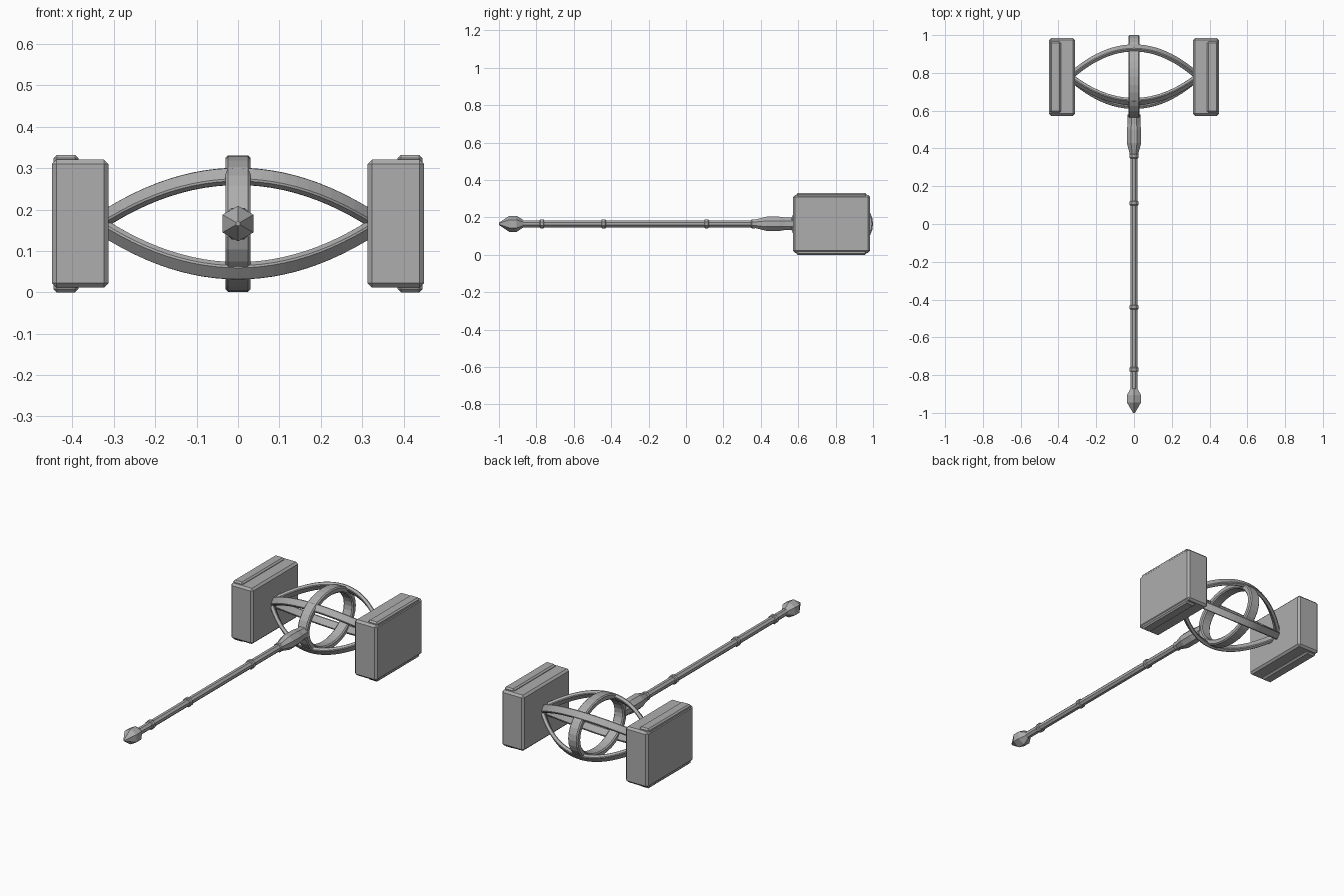
import bpy, bmesh, math
from mathutils import Vector

cube = bpy.data.objects.get("Cube")
if cube:
    bpy.data.objects.remove(cube)

steel = bpy.data.materials.new("grey_steel")
steel.use_nodes = True
GREY = (0.42, 0.42, 0.42, 1)
steel.diffuse_color = GREY
steel.node_tree.nodes["Principled BSDF"].inputs["Base Color"].default_value = GREY

AXIS_Z = 0.166      # height of the shaft
HUB = Vector((0, 0.78, AXIS_Z))   # middle of the open cage


def finish(name, bm, bevel=0):
    bmesh.ops.recalc_face_normals(bm, faces=bm.faces)
    mesh = bpy.data.meshes.new(name)
    bm.to_mesh(mesh)
    bm.free()
    mesh.materials.append(steel)
    ob = bpy.data.objects.new(name, mesh)
    bpy.context.collection.objects.link(ob)
    if bevel:
        mod = ob.modifiers.new("edges", "BEVEL")
        mod.width = bevel
        mod.segments = 1
        mod.limit_method = "ANGLE"
        mod.angle_limit = math.radians(50)
    return ob


def box(name, lo, hi, bevel):
    lo, hi = Vector(lo), Vector(hi)
    bm = bmesh.new()
    bmesh.ops.create_cube(bm, size=1)
    for v in bm.verts:
        v.co = (lo + hi) / 2 + v.co * (hi - lo)
    return finish(name, bm, bevel)


def loft(name, rings, closed=False, bevel=0):
    """Skin a list of point loops; cap the ends unless closed."""
    bm = bmesh.new()
    loops = [[bm.verts.new(p) for p in ring] for ring in rings]
    n = len(loops[0])
    pairs = list(zip(loops, loops[1:]))
    if closed:
        pairs.append((loops[-1], loops[0]))
    else:
        bm.faces.new(loops[0])
        bm.faces.new(loops[-1])
    for a, b in pairs:
        for i in range(n):
            j = (i + 1) % n
            bm.faces.new((a[i], a[j], b[j], b[i]))
    return finish(name, bm, bevel)


def turned(name, profile, sides, turn=0.0):
    """Lathe (y, radius) pairs round the shaft axis."""
    angles = [turn + math.tau * i / sides for i in range(sides)]
    return loft(name, [[(r * math.cos(a), y, AXIS_Z + r * math.sin(a)) for a in angles]
                       for y, r in profile])


def section(centre, u, v, half_u, half_v):
    return [centre + u * half_u * s + v * half_v * t
            for s, t in ((-1, -1), (1, -1), (1, 1), (-1, 1))]


# shaft, its bands, the socket and the faceted pommel
turned("shaft", [(-0.9, 0.02), (0.4, 0.02)], 8, math.pi / 8)
for i, y in enumerate((-0.77, -0.44, 0.11, 0.36)):
    turned(f"shaft_band_{i + 1}", [(y - 0.012, 0.022), (y - 0.008, 0.026),
                                   (y + 0.008, 0.026), (y + 0.012, 0.022)], 8, math.pi / 8)
turned("socket", [(0.365, 0.023), (0.43, 0.041), (0.5, 0.041), (0.53, 0.036),
                  (0.58, 0.036)], 8, math.pi / 8)
turned("pommel", [(-1.0, 0.006), (-0.945, 0.043), (-0.905, 0.043), (-0.87, 0.02)],
       6, math.pi / 2)

# oval ring standing between the heads
X = Vector((1, 0, 0))
rings = []
for i in range(32):
    a = math.tau * i / 32
    out = Vector((0, math.cos(a) / 0.22, math.sin(a) / 0.165)).normalized()
    edge = HUB + Vector((0, 0.22 * math.cos(a), 0.165 * math.sin(a)))
    rings.append(section(edge - out * 0.016, X, out, 0.03, 0.016))
loft("cage_ring", rings, closed=True, bevel=0.006)

# four bowed ribs from head to head, one in each diagonal
REACH = 0.34
for name, dy, dz in (("upper_front", -0.132, 0.114), ("lower_front", -0.152, -0.114),
                     ("upper_back", 0.152, 0.114), ("lower_back", 0.152, -0.114)):
    bow = Vector((0, dy, dz))
    across = X.cross(bow).normalized()
    rings = []
    for i in range(25):
        x = -0.33 + 0.66 * i / 24
        along = (X - bow * 2 * x / REACH ** 2).normalized()
        centre = HUB + X * x + bow * (1 - (x / REACH) ** 2)
        rings.append(section(centre, across, along.cross(across), 0.021, 0.011))
    loft(f"{name}_rib", rings, bevel=0.004)

# heads, each with a raised band near the striking face
for side, s in (("left", 1), ("right", -1)):
    x0, x1 = sorted((0.313 * s, 0.45 * s))
    box(f"{side}_head", (x0, 0.573, 0.011), (x1, 0.984, 0.321), 0.011)
    x0, x1 = sorted((0.386 * s, 0.446 * s))
    box(f"{side}_head_band", (x0, 0.59, 0.0), (x1, 0.965, 0.332), 0.008)
